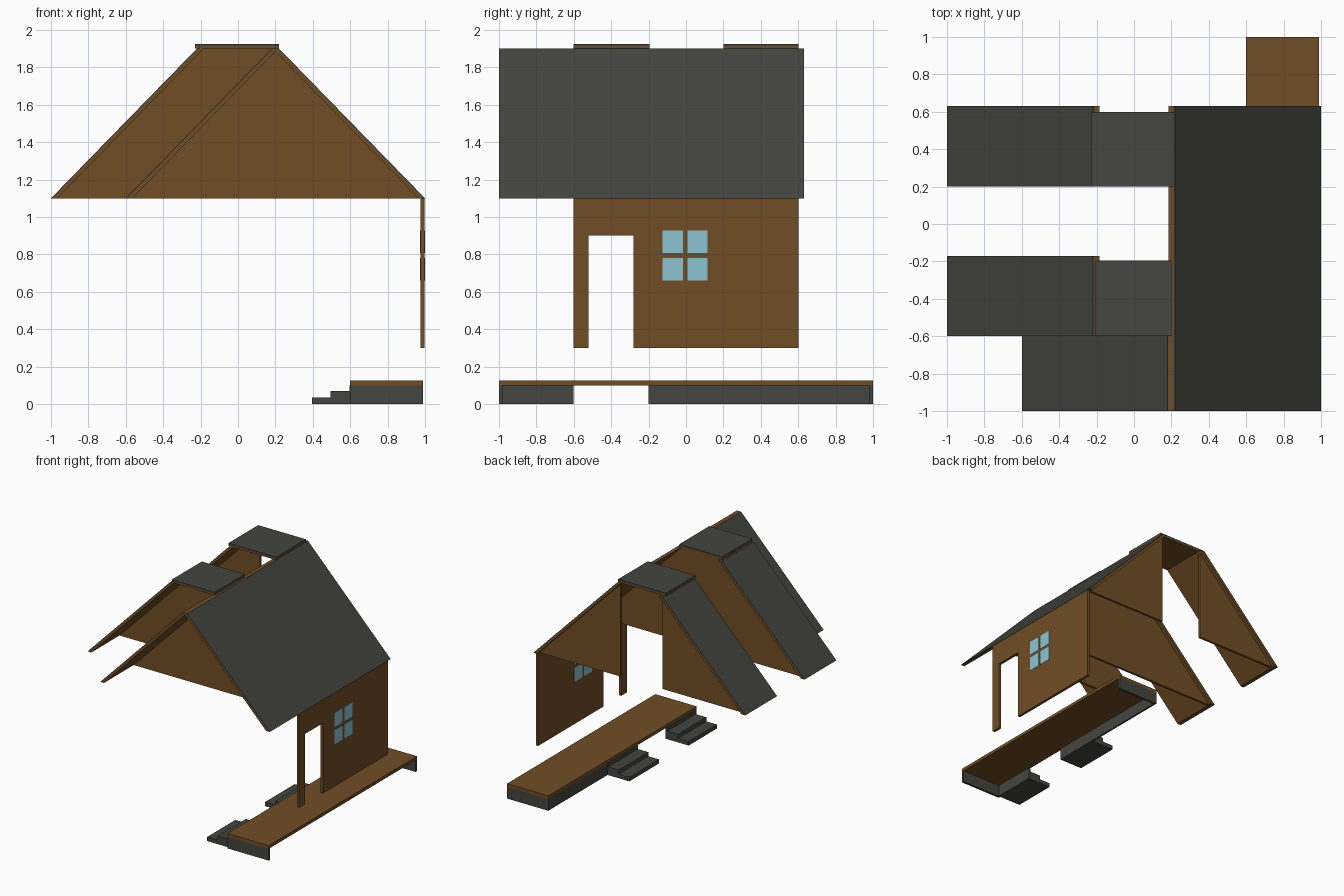
import bpy, bmesh

if "Cube" in bpy.data.objects:
    bpy.data.objects.remove(bpy.data.objects["Cube"])


def material(name, rgb):
    m = bpy.data.materials.new(name)
    m.diffuse_color = (*rgb, 1)
    m.use_nodes = True
    m.node_tree.nodes["Principled BSDF"].inputs["Base Color"].default_value = m.diffuse_color
    return m


WOOD = material("brown wood", (0.16, 0.075, 0.018))
DARK = material("dark grey", (0.058, 0.058, 0.050))
GLASS = material("pale blue glass", (0.26, 0.55, 0.65))


def prism(name, pts, axis, a, b, mat):
    """Extrude a 2D profile from a to b. axis 'y': points are (x, z); axis 'x': points are (y, z)."""
    def at(p, d):
        return (p[0], d, p[1]) if axis == 'y' else (d, p[0], p[1])
    bm = bmesh.new()
    lo = [bm.verts.new(at(p, a)) for p in pts]
    hi = [bm.verts.new(at(p, b)) for p in pts]
    bm.faces.new(lo)
    bm.faces.new(hi)
    n = len(pts)
    for i in range(n):
        j = (i + 1) % n
        bm.faces.new((lo[i], lo[j], hi[j], hi[i]))
    bmesh.ops.recalc_face_normals(bm, faces=bm.faces)
    me = bpy.data.meshes.new(name)
    bm.to_mesh(me)
    bm.free()
    me.materials.append(mat)
    ob = bpy.data.objects.new(name, me)
    bpy.context.collection.objects.link(ob)
    return ob


def box(name, x, y, z, mat):
    return prism(name, [(x[0], z[0]), (x[1], z[0]), (x[1], z[1]), (x[0], z[1])], 'y', *y, mat)


def roof_slope(name, y0, y1, mirror=None):
    """Brown boards with a thin dark covering; mirrored about x = mirror if given."""
    def flip(pts):
        return pts if mirror is None else [(2 * mirror - x, z) for x, z in pts]
    prism(name + "_boards", flip([(0.965, 1.1), (0.992, 1.1), (0.212, 1.9), (0.185, 1.9)]),
          'y', y0, y1, WOOD)
    prism(name + "_covering", flip([(0.992, 1.1), (1.0, 1.1), (0.22, 1.9), (0.212, 1.9)]),
          'y', y0, y1, DARK)


# Porch deck with its skirting
box("deck", (0.6, 0.99), (-1, 1), (0.1, 0.127), WOOD)
box("front_skirt", (0.6, 0.99), (-1, -0.98), (0, 0.1), DARK)
box("back_skirt", (0.6, 0.99), (0.98, 1), (0, 0.1), DARK)
box("side_skirt", (0.6, 0.615), (0.2, 0.98), (0, 0.1), DARK)

# Two short flights of steps
steps = [(0.395, 0), (0.395, 0.035), (0.495, 0.035), (0.495, 0.07), (0.595, 0.07),
         (0.595, 0.1), (0.615, 0.1), (0.615, 0)]
for name, y in (("front_steps", -0.98), ("middle_steps", -0.2)):
    prism(name, steps, 'y', y, -0.6 if y < -0.5 else 0.2, DARK)

# Side wall with door opening
prism("side_wall", [(-0.6, 0.3), (-0.52, 0.3), (-0.52, 0.9), (-0.28, 0.9), (-0.28, 0.3),
                    (0.6, 0.3), (0.6, 1.1), (-0.6, 1.1)], 'x', 0.975, 0.998, WOOD)

# Four window panes showing on both sides of the wall
for y in (-0.125, 0.008):
    for z in (0.66, 0.807):
        box("window_pane", (0.973, 1.0), (y, y + 0.108), (z, z + 0.122), GLASS)

# Gable walls
prism("front_gable", [(-0.58, 1.1), (0.98, 1.1), (0.2, 1.89)], 'y', -0.6, -0.58, WOOD)
prism("middle_gable", [(-0.98, 1.1), (0.98, 1.1), (0.2, 1.9), (-0.2, 1.9)], 'y', -0.22, -0.2, WOOD)
for side, s in (("right", 1), ("left", -1)):
    prism("back_gable_" + side, [(s * 0.98, 1.1), (s * 0.2, 1.1), (s * 0.2, 1.9)],
          'y', 0.58, 0.6, WOOD)

# Sloping roofs
roof_slope("right_roof", -1, 0.63)
roof_slope("front_left_roof", -1, -0.6, mirror=0.2)
roof_slope("middle_left_roof", -0.6, -0.17, mirror=0)
roof_slope("back_left_roof", 0.2, 0.63, mirror=0)

# Flat caps on the ridge
for name, x, y in (("middle_cap", (-0.205, 0.2), (-0.6, -0.195)), ("back_cap", (-0.23, 0.22), (0.2, 0.6))):
    box(name + "_boards", x, y, (1.9, 1.913), WOOD)
    box(name + "_covering", x, y, (1.913, 1.925), DARK)
